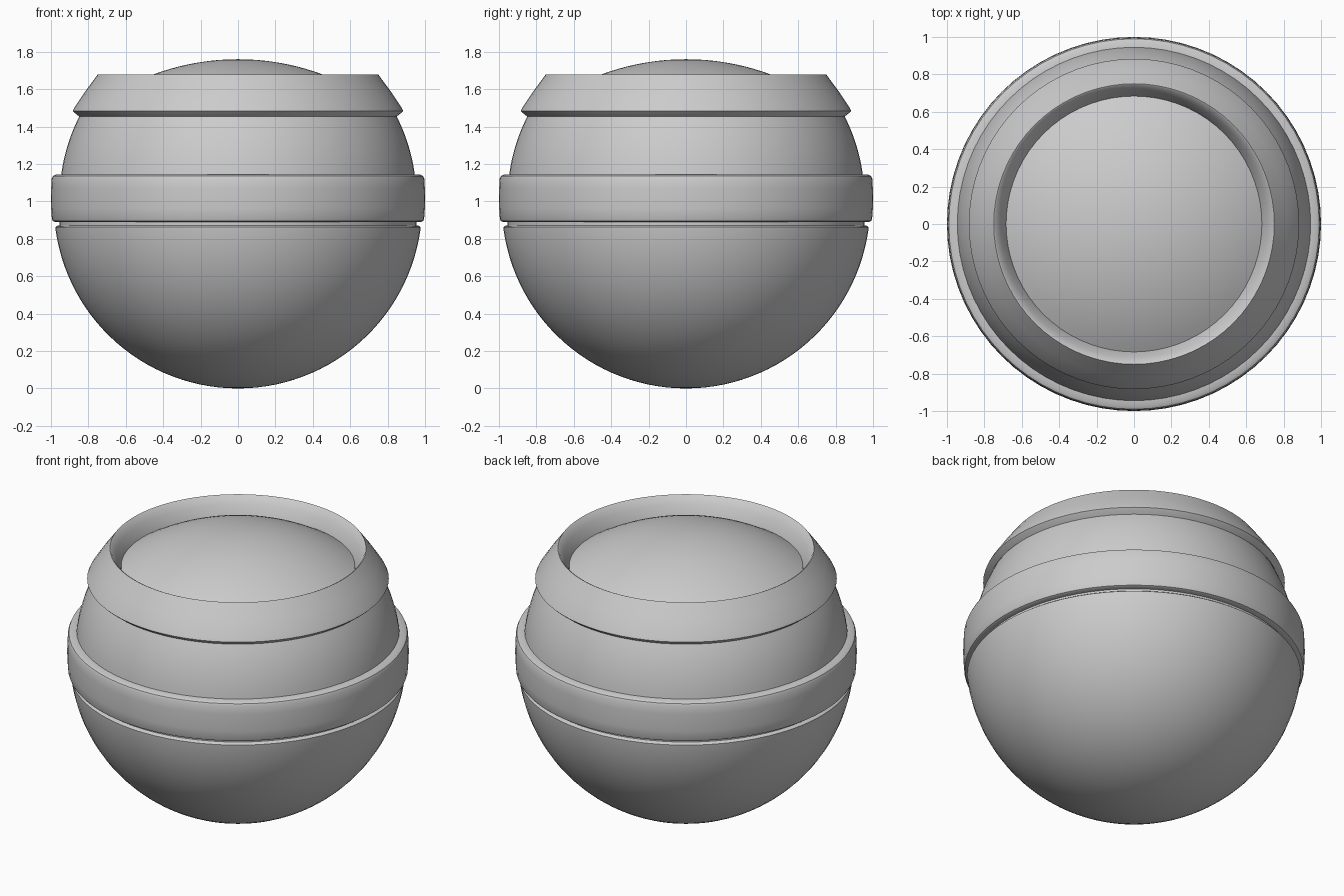
import bpy, bmesh
from math import pi, radians, sin, cos, sqrt, asin

if "Cube" in bpy.data.objects:
    bpy.data.objects.remove(bpy.data.objects["Cube"])


def lathe(name, profile, steps=72, closed=False):
    """Revolve an (r, z) profile around the z axis."""
    bm = bmesh.new()
    vs = [bm.verts.new((r, 0, z)) for r, z in profile]
    es = [bm.edges.new(p) for p in zip(vs, vs[1:])]
    if closed:
        es.append(bm.edges.new((vs[-1], vs[0])))
    bmesh.ops.spin(bm, geom=vs + es, axis=(0, 0, 1), cent=(0, 0, 0),
                   angle=2 * pi, steps=steps, use_duplicate=False)
    bmesh.ops.remove_doubles(bm, verts=bm.verts, dist=1e-4)
    bmesh.ops.recalc_face_normals(bm, faces=bm.faces)
    me = bpy.data.meshes.new(name)
    bm.to_mesh(me)
    bm.free()
    ob = bpy.data.objects.new(name, me)
    bpy.context.collection.objects.link(ob)
    bpy.ops.object.select_all(action='DESELECT')
    ob.select_set(True)
    bpy.context.view_layer.objects.active = ob
    bpy.ops.object.shade_smooth_by_angle(angle=radians(32))
    return ob


def arc(radius, centre, a0, a1, n):
    """Points on a meridian circle; angles are elevations in radians."""
    return [(radius * cos(a0 + (a1 - a0) * i / n),
             centre + radius * sin(a0 + (a1 - a0) * i / n)) for i in range(n + 1)]


# Lower bowl with a rounded rim turning into the groove
R = 0.985
bowl = arc(R, R, -pi / 2, asin((0.85 - R) / R), 28)
bowl[0] = (0, 0)
lathe("lower_bowl", bowl + [(0.977, 0.862), (0.968, 0.869), (0.955, 0.872), (0.955, 0.90)])

# Belt around the middle, slightly bulged with softened edges
lathe("middle_belt", [(0.955, 0.890), (0.980, 0.890), (0.990, 0.895), (0.995, 0.906),
                      (0.999, 0.96), (1.0, 1.015), (0.999, 1.07), (0.996, 1.122),
                      (0.990, 1.135), (0.975, 1.143), (0.94, 1.145)])

# Upper shell between belt and collar
lathe("upper_shell", arc(0.953, 1.02, asin(0.12 / 0.953), asin(0.445 / 0.953), 10))

# Collar ring with an undercut lip and sloping inner wall
lathe("collar_ring", [(0.838, 1.465), (0.850, 1.455), (0.872, 1.472), (0.883, 1.483),
                      (0.874, 1.502), (0.815, 1.59), (0.750, 1.678), (0.742, 1.674),
                      (0.715, 1.63), (0.692, 1.59), (0.680, 1.555)])

# Shallow dome set inside the collar
DR = 1.30
dome = arc(DR, 1.76 - DR, pi / 2 - asin(0.685 / DR), pi / 2, 14)
dome[-1] = (0, 1.76)
lathe("top_dome", dome)
